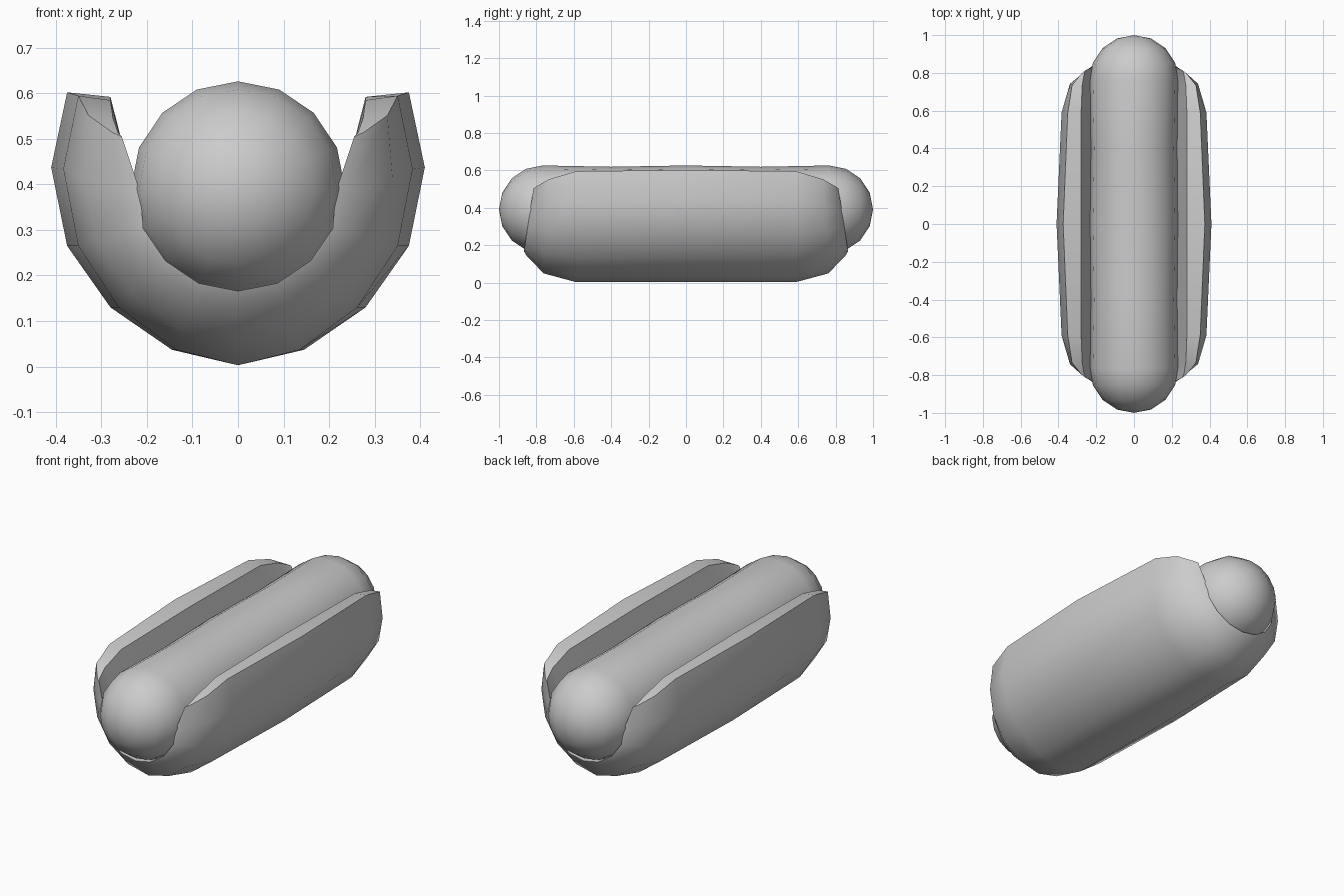
import bpy, bmesh
from math import sin, cos, pi, radians

if "Cube" in bpy.data.objects:
    bpy.data.objects.remove(bpy.data.objects["Cube"])


def loft(name, rings, angle):
    """Skin a list of equal-length closed rings; collapsed points are merged."""
    bm = bmesh.new()
    rows = [[bm.verts.new(p) for p in ring] for ring in rings]
    n = len(rows[0])
    for a, b in zip(rows, rows[1:]):
        for i in range(n):
            j = (i + 1) % n
            bm.faces.new((a[i], a[j], b[j], b[i]))
    bmesh.ops.remove_doubles(bm, verts=bm.verts, dist=0.0005)
    bmesh.ops.recalc_face_normals(bm, faces=bm.faces)
    mesh = bpy.data.meshes.new(name)
    bm.to_mesh(mesh)
    bm.free()
    obj = bpy.data.objects.new(name, mesh)
    bpy.context.collection.objects.link(obj)
    bpy.ops.object.select_all(action='DESELECT')
    obj.select_set(True)
    bpy.context.view_layer.objects.active = obj
    bpy.ops.object.shade_smooth_by_angle(angle=radians(angle))
    return obj


def mirrored(stations):
    """Stations run from the middle outwards; repeat them towards -y."""
    return [(-s[0],) + s[1:] for s in reversed(stations[1:])] + stations


# Sausage: 16-sided rod with a gentle waist and hemispherical ends
R, CZ = 0.235, 0.391
sausage = [(0, R), (0.4, R - 0.007)]
sausage += [(1 - R + R * sin(k * pi / 8), R * cos(k * pi / 8)) for k in range(5)]
loft("sausage",
     [[(r * sin(i * pi / 8), y, CZ - r * cos(i * pi / 8)) for i in range(16)]
      for y, r in mirrored(sausage)], 60)

# Bun: thick U-shaped shell, half profiles from the bottom up to the lip
outer = [(0, 0.003), (0.145, 0.037), (0.28, 0.13), (0.375, 0.265),
         (0.41, 0.437), (0.375, 0.602)]
inner = [(0, 0.166), (0.086, 0.183), (0.159, 0.232), (0.208, 0.305),
         (0.236, 0.42), (0.28, 0.592)]


def full(half):
    return [(-x, z) for x, z in reversed(half[1:])] + half


def bun_ring(y, s, width, top, inner_width):
    """s blends outer to inner, top squashes the upper part near the ends."""
    def place(x, z):
        if z > 0.3:
            z = 0.3 + (z - 0.3) * top
        lean = 1 - 0.06 * min(1, max(0, (z - 0.17) / 0.34)) * min(1, s * 2)
        return (x, y * lean, z)
    ins = [(x * (inner_width if z > 0.35 else 1), z) for x, z in full(inner)]
    outs = [(x * width * (1 - s) + xi * s, z * (1 - s) + zi * s)
            for (x, z), (xi, zi) in zip(full(outer), ins)]
    return [place(*p) for p in outs] + [place(*p) for p in reversed(ins)]


# y, outer-to-inner blend, outer width, height of upper part, inner width
bun = [(0, 0, 1, 1, 1), (0.59, 0, 0.935, 0.975, 1), (0.76, 0.28, 0.93, 0.84, 0.98),
       (0.85, 0.84, 0.92, 0.73, 0.94), (0.866, 1, 1, 0.70, 0.91)]
loft("bun", [bun_ring(*s) for s in mirrored(bun)], 60)
